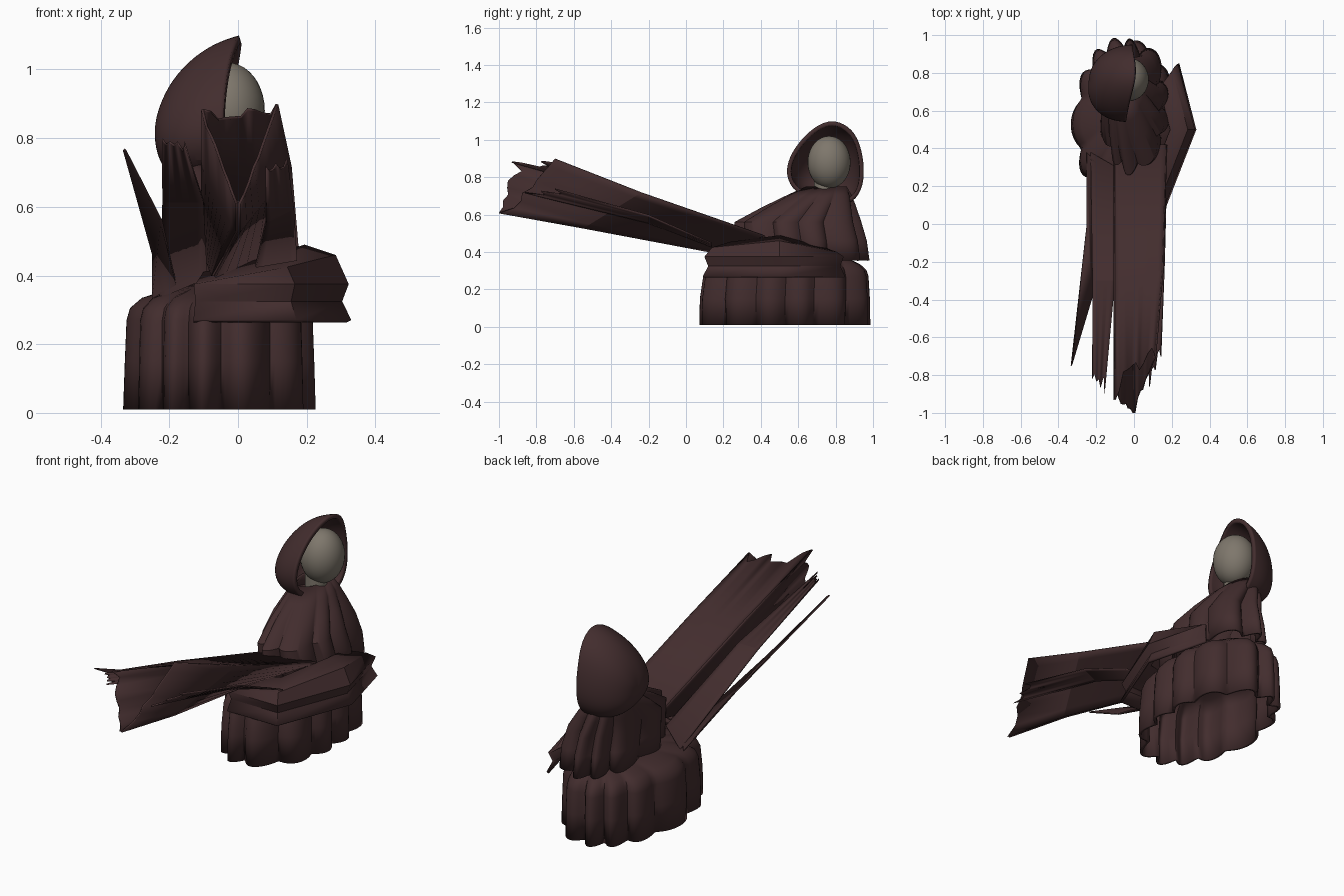
import bpy, bmesh, math, random
from mathutils import Vector as V

if "Cube" in bpy.data.objects:
    bpy.data.objects.remove(bpy.data.objects["Cube"])
random.seed(4)

def material(name, c):
    m = bpy.data.materials.new(name)
    m.diffuse_color = (*c, 1)
    m.use_nodes = True
    m.node_tree.nodes["Principled BSDF"].inputs["Base Color"].default_value = m.diffuse_color
    return m

cloth = material("cloth", (0.055, 0.026, 0.027))
pale = material("pale", (0.21, 0.185, 0.15))

def finish(ob, mat, angle=40):
    ob.data.materials.append(mat)
    bpy.ops.object.select_all(action='DESELECT')
    bpy.context.view_layer.objects.active = ob
    ob.select_set(True)
    bpy.ops.object.shade_smooth_by_angle(angle=math.radians(angle))
    return ob

def loft(name, rows, closed=True, cap=False, thick=0.0, subsurf=0, angle=40):
    """Skin a list of equal-length point rows."""
    bm = bmesh.new()
    vs = [[bm.verts.new(p) for p in row] for row in rows]
    n = len(rows[0])
    for a, b in zip(vs, vs[1:]):
        for i in range(n if closed else n - 1):
            j = (i + 1) % n
            bm.faces.new((a[i], a[j], b[j], b[i]))
    if cap:
        bm.faces.new(vs[-1])
    bmesh.ops.remove_doubles(bm, verts=bm.verts, dist=1e-5)
    bmesh.ops.recalc_face_normals(bm, faces=bm.faces)
    me = bpy.data.meshes.new(name)
    bm.to_mesh(me)
    bm.free()
    ob = bpy.data.objects.new(name, me)
    bpy.context.collection.objects.link(ob)
    if subsurf:
        m = ob.modifiers.new("smooth", 'SUBSURF')
        m.levels = m.render_levels = subsurf
    if thick:
        m = ob.modifiers.new("thickness", 'SOLIDIFY')
        m.thickness = thick
        m.offset = -1
    return finish(ob, cloth, angle)

def pleated(rings, folds, seg=128):
    """Oval rings (z, cx, cy, rx, ry, fold depth) with irregular folds."""
    rows = []
    for z, cx, cy, rx, ry, d in rings:
        row = []
        for i in range(seg):
            t = 2 * math.pi * i / seg
            w = abs(math.sin(folds * t / 2 + 0.7 * math.sin(3 * t))) ** 0.9
            k = 1 - d * (1 - w) - d * 0.15 * (1 + math.sin(5 * t + 1)) / 2
            row.append(V((cx + rx * k * math.cos(t), cy + ry * k * math.sin(t), z)))
        rows.append(row)
    return rows

# pleated skirt, open underneath
loft("skirt", pleated([
    (0.01, -0.05, 0.53, 0.285, 0.468, 0.15), (0.15, -0.05, 0.53, 0.28, 0.465, 0.13),
    (0.27, -0.05, 0.535, 0.275, 0.452, 0.12), (0.305, -0.05, 0.54, 0.265, 0.435, 0.12),
    (0.335, -0.045, 0.55, 0.235, 0.39, 0.10), (0.37, -0.03, 0.60, 0.14, 0.26, 0.0)],
    13), cap=True, thick=0.014)

# shoulder cape
loft("shoulder_cape", pleated([
    (0.75, -0.08, 0.75, 0.07, 0.11, 0.0), (0.70, -0.06, 0.71, 0.11, 0.18, 0.06),
    (0.64, -0.04, 0.66, 0.145, 0.255, 0.12), (0.56, -0.01, 0.60, 0.175, 0.345, 0.17),
    (0.46, 0.0, 0.615, 0.19, 0.36, 0.19), (0.355, 0.0, 0.625, 0.195, 0.365, 0.2)],
    10), thick=0.012)

# folded lap sheet: zigzag profile (inward share, height) swept round the front corner
path = [(-0.13, 0.09, 0.41), (0.17, 0.09, 0.455), (0.33, 0.50, 0.49), (0.24, 0.85, 0.43)]
rows = []
for x, y, top in path:
    p = V((x, y, 0))
    inward = V((-0.05, 0.5, 0)) - p
    rows.append([p + inward * k + V((0, 0, z)) for k, z in
                 ((0, 0.27), (0.07, 0.325), (0.02, 0.375), (0.12, top - 0.03), (0.36, top))])
loft("lap_sheet", rows, closed=False, thick=0.014, angle=35)

# long torn strips of cloth reaching forward
def strip(name, a, b, n, ragged):
    a, b = [V(p) for p in a], [V(p) for p in b]
    rows = []
    for i in range(n + 1):
        u = i / n
        base, mid, tip = (p.lerp(q, u) for p, q in zip(a, b))
        cut = 0 if i in (0, n) else ragged * random.random()
        rows.append([base, mid, tip.lerp(mid, cut)])
    loft(name, rows, closed=False, thick=0.008, angle=10)

keel = [(-0.07, 0.15, 0.40), (0.0, -0.55, 0.53), (0.0, -1.0, 0.61)]
left_top = [(-0.10, 0.42, 0.48), (-0.10, -0.35, 0.72), (-0.10, -0.93, 0.885)]
right_top = [(0.17, 0.42, 0.49), (0.15, -0.24, 0.72), (0.11, -0.70, 0.90)]
strip("main_strip_left", keel, left_top, 8, 0.12)
strip("main_strip_right", keel, right_top, 8, 0.12)
strip("main_strip_top", left_top, right_top, 10, 0.2)
strip("main_strip_edge", [(0.17, 0.14, 0.45), (0.16, -0.2, 0.60), (0.14, -0.70, 0.74)],
      [(0.05, 0.14, 0.43), (0.08, -0.2, 0.56), (0.08, -0.86, 0.72)], 6, 0.15)
strip("side_strip", [(-0.23, 0.38, 0.34), (-0.22, -0.30, 0.62), (-0.22, -0.82, 0.80)],
      [(-0.09, 0.30, 0.40), (-0.10, -0.30, 0.62), (-0.155, -0.90, 0.79)], 6, 0.15)
strip("spike_strip", [(-0.25, 0.38, 0.34), (-0.25, 0.0, 0.47), (-0.33, -0.75, 0.77)],
      [(-0.18, 0.30, 0.38), (-0.22, -0.39, 0.56), (-0.325, -0.74, 0.765)], 1, 0)

# hood: egg-shaped opening shrinking to a rounded back
outline = [(0.80, 1.108), (0.89, 1.06), (0.935, 0.97), (0.955, 0.85), (0.945, 0.73),
           (0.88, 0.655), (0.78, 0.645), (0.66, 0.68), (0.56, 0.74), (0.53, 0.83),
           (0.56, 0.93), (0.64, 1.03), (0.72, 1.09)]
rows = []
for k in range(9):
    t = math.radians(90 * k / 8.1)
    s, d = math.cos(t), math.sin(t)
    cy, cz = 0.75, 0.87 - 0.05 * d
    rows.append([((-0.025 + 0.08 * (y - 0.75) + 1.0 * max(0, z - 1.0) * 0.25) * s - 0.24 * d,
                  cy + (y - 0.75) * s, cz + (z - 0.87) * s) for y, z in outline])
loft("hood", rows, cap=True, thick=0.022, subsurf=2)

# head and neck
bpy.ops.mesh.primitive_uv_sphere_add(segments=32, ring_count=20, radius=1, location=(-0.03, 0.765, 0.88))
head = bpy.context.object
head.name = "head"
head.scale = (0.108, 0.115, 0.14)
finish(head, pale)
bpy.ops.mesh.primitive_cylinder_add(vertices=24, radius=0.055, depth=0.16, location=(-0.05, 0.74, 0.74))
neck = bpy.context.object
neck.name = "neck"
finish(neck, pale)
